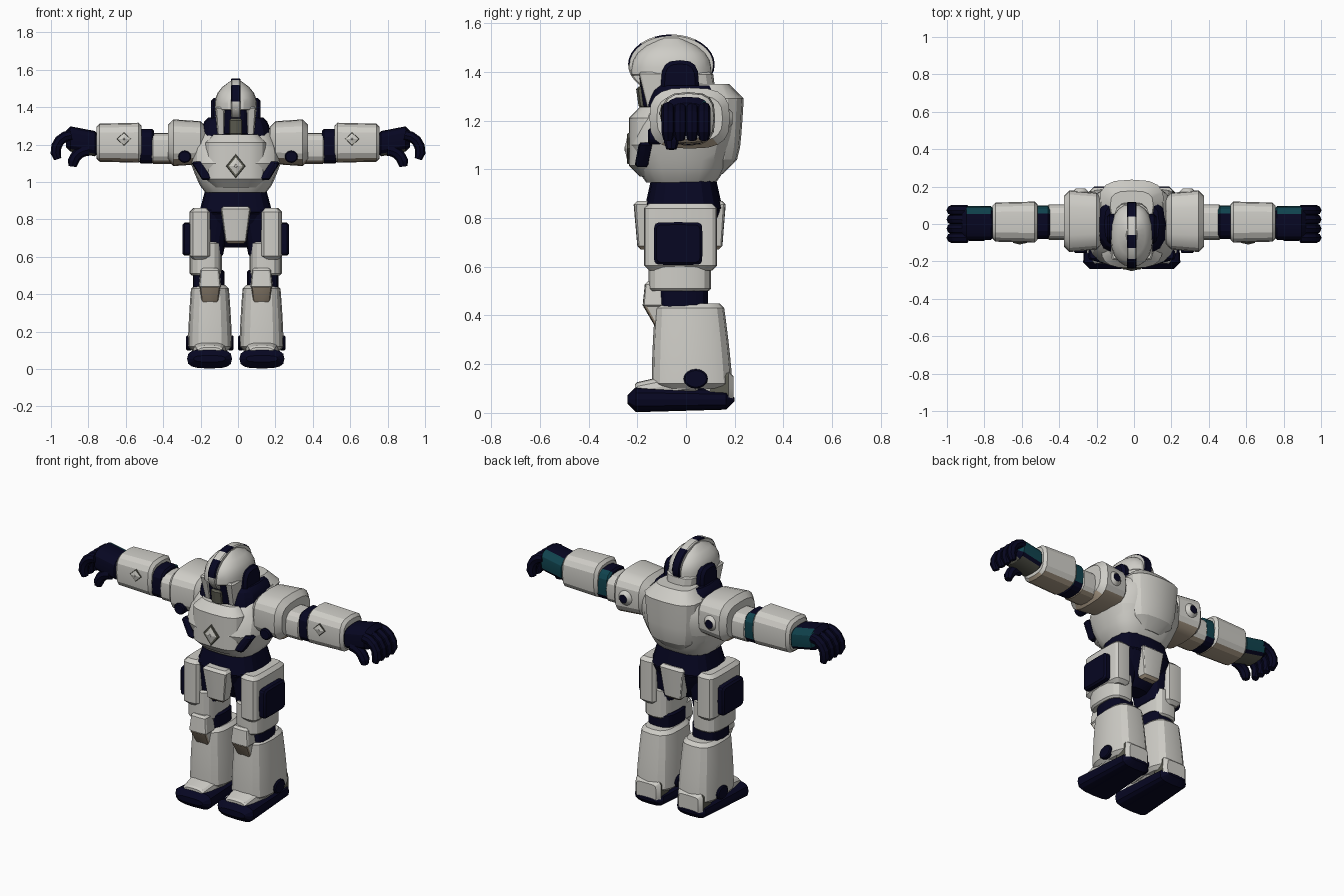
import bpy, bmesh, math

cube = bpy.data.objects.get("Cube")
if cube:
    bpy.data.objects.remove(cube, do_unlink=True)

BODY_X = -.012      # the body sits slightly off the arm-span centre
made = []


def material(name, red, green, blue):
    mat = bpy.data.materials.new(name)
    mat.use_nodes = True
    mat.diffuse_color = (red, green, blue, 1)
    mat.node_tree.nodes["Principled BSDF"].inputs["Base Color"].default_value = mat.diffuse_color
    return mat


WHITE = material("armour white", .62, .61, .57)
NAVY = material("navy suit", .002, .002, .016)
TEAL = material("dark teal", .005, .055, .075)
GREY = material("olive grey", .11, .11, .085)
TAN = material("tan underside", .42, .34, .25)


def place(name, bm, mats, pair, offset, rule):
    """Colour the faces by rule, then add one object, or a left and a right one."""
    bmesh.ops.recalc_face_normals(bm, faces=bm.faces)
    bm.normal_update()
    if rule:
        for face in bm.faces:
            face.material_index = int(rule(face.calc_center_median(), face.normal))
    for label, sign in (("left_", 1), ("right_", -1)) if pair else (("", 1),):
        half = bm.copy()
        if sign < 0:
            bmesh.ops.scale(half, vec=(-1, 1, 1), verts=half.verts)
            bmesh.ops.reverse_faces(half, faces=half.faces)
        mesh = bpy.data.meshes.new(label + name)
        half.to_mesh(mesh)
        half.free()
        for mat in mats:
            mesh.materials.append(mat)
        obj = bpy.data.objects.new(label + name, mesh)
        obj.location.x = offset
        bpy.context.collection.objects.link(obj)
        made.append(obj)
    bm.free()


def solid(name, axis, start, end, centre, radius, *mats, scale=(1, 1), ease=1, drift=(0, 0),
          chamfer=.01, power=3, sides=16, pair=False, offset=BODY_X, rule=None):
    """Rounded-box section swept along an axis, scaled and shifted on the way, with chamfered ends."""
    steps = 1 if ease == 1 else 5
    rings = []
    for i in range(steps + 1):
        t = i / steps
        size = scale[0] + (scale[1] - scale[0]) * t ** ease
        position = start + chamfer + (end - start - 2 * chamfer) * t
        rings.append((position, t, size, 0))
    if chamfer:
        rings.insert(0, (start, 0, scale[0], chamfer))
        rings.append((end, 1, scale[1], chamfer))
    bm = bmesh.new()
    loops = []
    for position, t, size, inset in rings:
        loop = []
        for i in range(sides):
            c, s = math.cos(math.tau * i / sides), math.sin(math.tau * i / sides)
            u = centre[0] + drift[0] * t + (radius[0] * size - inset) * math.copysign(abs(c) ** (2 / power), c)
            v = centre[1] + drift[1] * t + (radius[1] * size - inset) * math.copysign(abs(s) ** (2 / power), s)
            point = {"x": (position, u, v), "y": (u, position, v), "z": (u, v, position)}[axis]
            loop.append(bm.verts.new(point))
        loops.append(loop)
    for low, high in zip(loops, loops[1:]):
        for i in range(sides):
            j = (i + 1) % sides
            bm.faces.new((low[i], low[j], high[j], high[i]))
    bm.faces.new(loops[0])
    bm.faces.new(loops[-1])
    place(name, bm, mats, pair, offset, rule)


def curled_tubes(name, arcs, mat, bend, thickness):
    """Digits of the hand: tapered tubes that curl outward and down around (x, y, z)."""
    curve = bpy.data.curves.new(name, "CURVE")
    curve.dimensions = "3D"
    curve.bevel_depth, curve.bevel_resolution, curve.use_fill_caps = thickness, 2, True
    for x, y, z, turn in arcs:
        spline = curve.splines.new("POLY")
        spline.points.add(5)
        for i, point in enumerate(spline.points):
            angle = turn * i / 5
            point.co = (x + bend * math.sin(angle), y, z + bend * math.cos(angle), 1)
            point.radius = .7 if i == 5 else 1
    obj = bpy.data.objects.new(name, curve)
    bpy.context.collection.objects.link(obj)
    bpy.context.view_layer.update()
    mesh = bpy.data.meshes.new_from_object(obj.evaluated_get(bpy.context.evaluated_depsgraph_get()))
    bm = bmesh.new()
    bm.from_mesh(mesh)
    bpy.data.objects.remove(obj)
    bpy.data.meshes.remove(mesh)
    place(name, bm, [mat], True, 0, None)


# Colour rules
def underside(centre, normal):
    return normal.z < -.6


def sideways(centre, normal):
    return abs(normal.x) > .8


def forward(centre, normal):
    return normal.y < -.4


def rear(centre, normal):
    return normal.y > .3 and normal.z > -.4


def palm_colours(centre, normal):
    return 2 if normal.z < -.7 else rear(centre, normal)


def knob_cap(centre, normal):
    return normal.y > .9


def crest_bands(centre, normal):
    on_top = centre.y > .04 or -.12 < centre.y < -.05
    return abs(normal.x) < .8 and (on_top or centre.y < -.19 and centre.z > 1.44)


# Feet and ankles
solid("shoe", "y", -.24, .2, (.14, .055), (.12, .052), NAVY, scale=(1, .8), chamfer=.035, pair=True)
solid("foot_top", "y", -.21, .05, (.14, .09), (.08, .04), WHITE, scale=(.9, 1.3), drift=(0, .04), pair=True)
solid("heel", "y", .08, .195, (.14, .1), (.085, .07), WHITE, GREY, chamfer=.02, power=6, pair=True, rule=sideways)
for label, inner_x in (("outer", .235), ("inner", .012)):
    solid(label + "_ankle_disc", "x", inner_x, inner_x + .03, (.04, .14), (.05, .04), NAVY,
          chamfer=.006, power=2, pair=True)

# Lower legs and knees
solid("shin", "z", .1, .45, (.138, .025), (.118, .165), WHITE, scale=(1, .86), ease=1.5, drift=(0, -.01),
      chamfer=.02, pair=True)
solid("knee_joint", "z", .4, .53, (.145, -.01), (.084, .1), NAVY, pair=True)
solid("knee_pad", "z", .43, .54, (.138, -.12), (.06, .058), WHITE, scale=(1, .85), chamfer=.012, power=6, pair=True)
solid("lower_knee_pad", "z", .345, .44, (.138, -.08), (.055, .055), WHITE, TAN, scale=(.8, 1), drift=(0, -.04),
      chamfer=.004, power=6, pair=True, rule=forward)

# Thighs and hips
solid("thigh", "z", .5, .68, (.16, -.025), (.086, .128), WHITE, pair=True)
solid("inner_thigh", "z", .6, .86, (.14, -.02), (.09, .13), NAVY, scale=(.8, 1), drift=(-.03, 0), pair=True)
solid("hip_plate", "z", .585, .86, (.19, -.022), (.058, .15), WHITE, chamfer=.02, power=5, pair=True)
solid("hip_pouch", "x", .21, .284, (-.032, .695), (.1, .088), NAVY, power=9, pair=True)

# Pelvis and waist
solid("pelvis", "z", .65, .84, (0, -.01), (.195, .155), NAVY, scale=(.4, 1), ease=.7)
solid("waist", "z", .83, .98, (0, -.01), (.195, .16), NAVY, scale=(1, .82))
for label, y, reach in (("front", -.165, .05), ("rear", .118, .045)):
    solid(label + "_pelvis_plate", "z", .67, .87, (0, y), (.08, reach), WHITE, TAN, scale=(.7, 1),
          chamfer=.015, power=8, rule=underside)

# Torso
solid("lower_chest", "z", .945, 1.1, (0, -.02), (.24, .21), WHITE, scale=(.68, 1), ease=.7, chamfer=0, sides=20)
solid("upper_chest", "z", 1.1, 1.3, (0, -.02), (.24, .21), WHITE, scale=(1, .72), ease=2.5,
      drift=(0, .06), chamfer=0, sides=20)
solid("breastplate", "z", .97, 1.255, (0, -.12), (.165, .115), WHITE, chamfer=.045, sides=20)
solid("back_shell", "z", .98, 1.35, (0, .1), (.175, .137), WHITE, scale=(.8, 1), ease=.5, chamfer=.06)
solid("collar", "z", 1.18, 1.345, (0, 0), (.19, .165), NAVY, scale=(1, .88), ease=3, chamfer=.02)
solid("chest_gem_border", "y", -.242, -.2, (0, 1.085), (.052, .064), GREY, chamfer=.004, power=2, sides=4)
solid("chest_gem", "y", -.252, -.238, (0, 1.085), (.044, .055), WHITE, scale=(.2, 1), chamfer=.002,
      power=2, sides=4)
solid("chest_vent", "z", 1.01, 1.11, (.155, -.18), (.03, .03), NAVY, drift=(.05, .015), sides=8, pair=True)

# Head
solid("helmet_base", "z", 1.22, 1.4, (0, .01), (.113, .165), WHITE, scale=(.75, .92), drift=(0, -.05))
solid("helmet_dome", "z", 1.385, 1.54, (0, -.06), (.114, .168), WHITE, scale=(1, .3), ease=3,
      chamfer=.004, power=2.3, sides=20)
solid("crest", "x", -.026, .026, (-.06, 1.43), (.178, .124), WHITE, NAVY, chamfer=.006, power=2, sides=32,
      rule=crest_bands)
solid("face", "z", 1.25, 1.395, (0, -.09), (.085, .105), NAVY, scale=(.85, 1))
solid("mouth_guard", "z", 1.25, 1.34, (0, -.15), (.04, .045), GREY, drift=(0, -.01), sides=8)
solid("cheek_guard", "z", 1.25, 1.4, (.08, -.11), (.028, .072), WHITE, scale=(.7, 1), drift=(.003, -.012),
      chamfer=.008, power=5, pair=True)
solid("ear_cover", "x", .07, .133, (-.025, 1.35), (.078, .098), NAVY, chamfer=.015, pair=True)

# Shoulders and upper arms
ARM = dict(pair=True, offset=0)
solid("shoulder_pad", "x", .17, .375, (.015, 1.21), (.165, .125), WHITE, TAN, scale=(.92, 1), chamfer=.03,
      sides=20, rule=underside, **ARM)
solid("shoulder_disc", "y", -.155, -.1, (.285, 1.135), (.035, .033), NAVY, chamfer=.006, power=2, **ARM)
solid("shoulder_knob", "y", .12, .19, (.285, 1.21), (.045, .045), WHITE, NAVY, chamfer=.02, power=2,
      rule=knob_cap, **ARM)
solid("upper_arm", "x", .34, .465, (.01, 1.18), (.095, .083), WHITE, TAN, rule=underside, **ARM)
solid("elbow_cuff", "x", .45, .53, (.01, 1.192), (.09, .092), NAVY, TEAL, rule=rear, **ARM)

# Forearms
solid("forearm", "x", .515, .756, (.01, 1.21), (.11, .107), WHITE, TAN, scale=(1, .95), chamfer=.016,
      rule=underside, **ARM)
solid("forearm_gem_border", "y", -.102, -.08, (.61, 1.23), (.038, .036), GREY, chamfer=.002, power=2, sides=4, **ARM)
solid("forearm_gem", "y", -.11, -.1, (.61, 1.23), (.033, .031), WHITE, scale=(.2, 1), chamfer=.002,
      power=2, sides=4, **ARM)

# Hands
solid("palm", "x", .74, .92, (.005, 1.205), (.1, .075), NAVY, TEAL, GREY, scale=(.9, .9), drift=(0, .025),
      chamfer=.025, rule=palm_colours, **ARM)
curled_tubes("fingers", [(.89, (i - 1.5) * .049, 1.165, 2.1) for i in range(4)], NAVY, .085, .028)
curled_tubes("thumb", [(.8, -.06, 1.085, 1.6)], NAVY, .085, .03)

# Soft shading that keeps the panel edges crisp
bpy.ops.object.select_all(action="DESELECT")
for obj in made:
    obj.select_set(True)
bpy.context.view_layer.objects.active = made[0]
bpy.ops.object.shade_smooth_by_angle(angle=math.radians(22))
